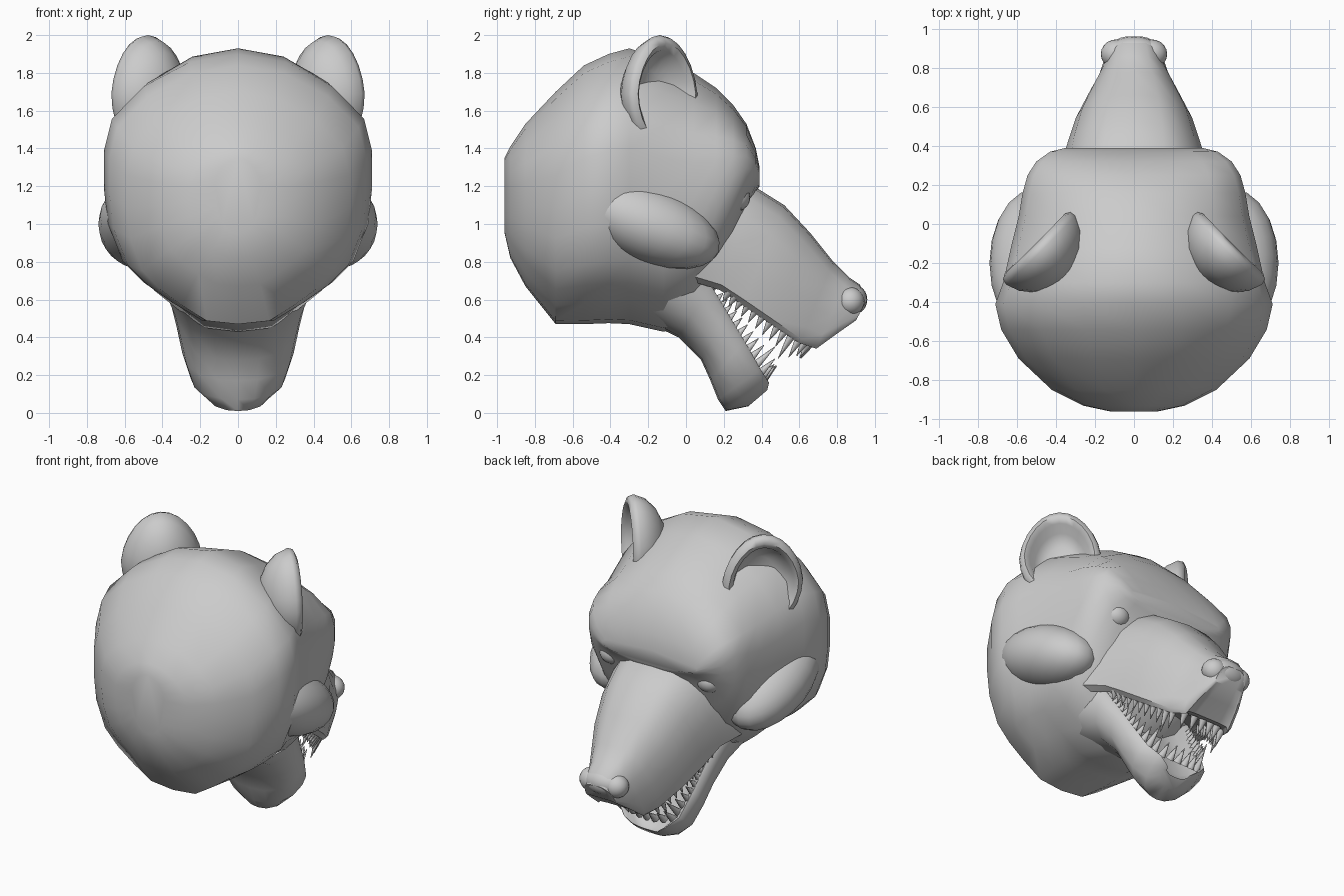
import bpy, bmesh, math
from mathutils import Vector, Matrix

cube = bpy.data.objects.get("Cube")
if cube:
    bpy.data.objects.remove(cube, do_unlink=True)

grey = bpy.data.materials.new("plain grey")
grey.use_nodes = True
COLOUR = (0.6, 0.6, 0.6, 1)
grey.diffuse_color = COLOUR
grey.node_tree.nodes["Principled BSDF"].inputs["Base Color"].default_value = COLOUR


def finish(name, bm, angle=45):
    bmesh.ops.recalc_face_normals(bm, faces=bm.faces)
    mesh = bpy.data.meshes.new(name)
    bm.to_mesh(mesh)
    bm.free()
    mesh.materials.append(grey)
    obj = bpy.data.objects.new(name, mesh)
    bpy.context.collection.objects.link(obj)
    bpy.ops.object.select_all(action="DESELECT")
    obj.select_set(True)
    bpy.context.view_layer.objects.active = obj
    bpy.ops.object.shade_smooth_by_angle(angle=math.radians(angle))
    return obj


def skin(bm, rings):
    """Bridge equal closed rings of points and cap both ends."""
    loops = [[bm.verts.new(p) for p in ring] for ring in rings]
    n = len(loops[0])
    for a, b in zip(loops, loops[1:]):
        for i in range(n):
            j = (i + 1) % n
            bm.faces.new((a[i], a[j], b[j], b[i]))
    bm.faces.new(loops[0])
    bm.faces.new(loops[-1])


def loft(name, profile, stations, angle=45):
    """Half profile (x, t) mirrored, placed from bottom to top point of each station."""
    full = profile + [(-x, t) for x, t in reversed(profile) if x > 0]
    rings = []
    for yb, zb, yt, zt, w in stations:
        rings.append([(x * w, yb + (yt - yb) * t, zb + (zt - zb) * t) for x, t in full])
    bm = bmesh.new()
    skin(bm, rings)
    return finish(name, bm, angle)


def ball(name, centre, radii, tilt=(0, 0, 0)):
    bm = bmesh.new()
    bmesh.ops.create_uvsphere(bm, u_segments=20, v_segments=12, radius=1)
    turn = Matrix.Identity(4)
    for a, axis in zip(tilt, "XYZ"):
        turn = Matrix.Rotation(math.radians(a), 4, axis) @ turn
    bm.transform(Matrix.Translation(centre) @ turn @ Matrix.Diagonal((*radii, 1)))
    return finish(name, bm)


# Skull with the rounded back of the head
skull = [(0, 0), (.28, .014), (.5, .08), (.7, .15), (.86, .23), (.97, .37), (1, .5),
         (1, .64), (.94, .76), (.7, .88), (.36, .97), (0, 1)]
spans = [(-.96, .95, 1.35, .12), (-.93, .82, 1.41, .26), (-.85, .67, 1.53, .42),
         (-.69, .47, 1.7, .59), (-.54, .47, 1.84, .68), (-.41, .475, 1.9, .71),
         (-.3, .47, 1.93, .67), (-.12, .43, 1.87, .63), (.04, .47, 1.8, .59),
         (.16, .66, 1.72, .57), (.25, .86, 1.63, .545), (.32, 1.06, 1.53, .5),
         (.37, 1.17, 1.4, .43), (.39, 1.2, 1.3, .35)]
loft("head", skull, [(y, b, y, t, w) for y, b, t, w in spans])

# Muzzle, with a flat palate and rounded bridge
muzzle = [(0, .06), (.5, .06), (.8, .05), (.9, 0), (1, .05), (1, .2), (.96, .45),
          (.85, .7), (.65, .88), (.4, .98), (0, 1)]
loft("muzzle", muzzle, [
    (.02, .7, .1, 1.25, .46), (.18, .65, .36, 1.2, .39), (.3, .57, .52, 1.1, .36),
    (.45, .47, .66, .95, .31), (.6, .37, .78, .8, .235), (.69, .34, .86, .72, .185),
    (.8, .42, .92, .68, .155), (.9, .49, .96, .6, .11)])

# Lower jaw, scooped out behind a raised lip
jaw = [(0, 0), (.35, .03), (.7, .16), (.92, .4), (1, .7), (.97, .93), (.9, 1),
       (.8, .95), (.7, .75), (.4, .62), (0, .6)]
loft("lower_jaw", jaw, [
    (-.25, .5, -.02, .85, .42), (-.04, .4, .13, .68, .36), (.08, .28, .22, .53, .325),
    (.13, .17, .31, .38, .295), (.17, .07, .395, .23, .25), (.21, .01, .44, .16, .17),
    (.33, .035, .43, .12, .11)], 55)

# Nose pad
ball("nose", (0, .885, .6), (.13, .075, .08))


def ear(name, side):
    centre = Vector((.47, -.14, 1.69))
    across, up, out = Vector((.71, -.71, 0)), Vector((0, -.02, 1)), Vector((.71, .71, 0))
    layers = [(.05, -.18), (.4, -.165), (.7, -.12), (.9, -.06), (1, .01), (.97, .04),
              (.86, .055), (.74, .03), (.64, -.04), (.4, -.08), (.05, -.09)]
    rings = []
    for scale, depth in layers:
        ring = []
        for k in range(24):
            a = math.tau * k / 24
            taper = 1 - .12 * max(0, math.sin(a))
            p = (centre + across * (.25 * taper * scale * math.cos(a))
                 + up * (.31 * scale * math.sin(a)) + out * depth)
            ring.append((p.x * side, p.y, p.z))
        rings.append(ring)
    bm = bmesh.new()
    skin(bm, rings)
    finish(name, bm, 60)


for side, label in ((1, "left"), (-1, "right")):
    ear(label + "_ear", side)
    ball(label + "_eye", (.36 * side, .26, 1.14), (.085, .08, .075))
    ball(label + "_brow", (.3 * side, .27, 1.27), (.2, .115, .09), (0, -18 * side, -14 * side))
    ball(label + "_cheek", (.51 * side, -.2, 1.0), (.23, .4, .2), (-22, 0, 0))
    ball(label + "_nostril", (.09 * side, .87, .59), (.08, .075, .075))


def along(path, s):
    """Point at fraction s of a path of evenly weighted corners."""
    f = s * (len(path) - 1)
    i = min(int(f), len(path) - 2)
    return Vector(path[i]).lerp(Vector(path[i + 1]), f - i)


def teeth(name, path, direction, front, reach):
    """Rows of pointed teeth down both sides and across the front."""
    bm = bmesh.new()
    aim = Vector(direction).normalized()
    spots = []
    for k in range(11):
        s = .1 + .9 * k / 10
        p = along(path, s)
        length = reach * (.4 + .5 * s) * (1.35 if k == 9 else 1)
        spots += [(Vector((p.x * m, p.y, p.z)), length) for m in (1, -1)]
    end = Vector(path[-1])
    for k in range(1, 6):
        x = end.x * (1 - k / 3)
        bulge = front * (1 - (x / end.x) ** 2)
        spots.append((Vector((x, end.y + bulge, end.z - bulge * .6)), reach * .7))
    for root, length in spots:
        lean = (aim + Vector((-root.x * .3, 0, 0))).normalized()
        place = Matrix.Translation(root + lean * (length / 2 - .015))
        bmesh.ops.create_cone(bm, cap_ends=True, segments=8, radius1=.026, radius2=.002,
                              depth=length,
                              matrix=place @ lean.to_track_quat("Z", "Y").to_matrix().to_4x4())
    finish(name, bm, 60)


teeth("upper_teeth", [(.35, .18, .65), (.31, .31, .58), (.26, .46, .48), (.19, .6, .39)],
      (0, -.5, -.85), .05, .14)
teeth("lower_teeth", [(.3, .14, .64), (.275, .21, .51), (.25, .3, .36), (.17, .39, .21)],
      (0, .72, .68), .03, .14)
